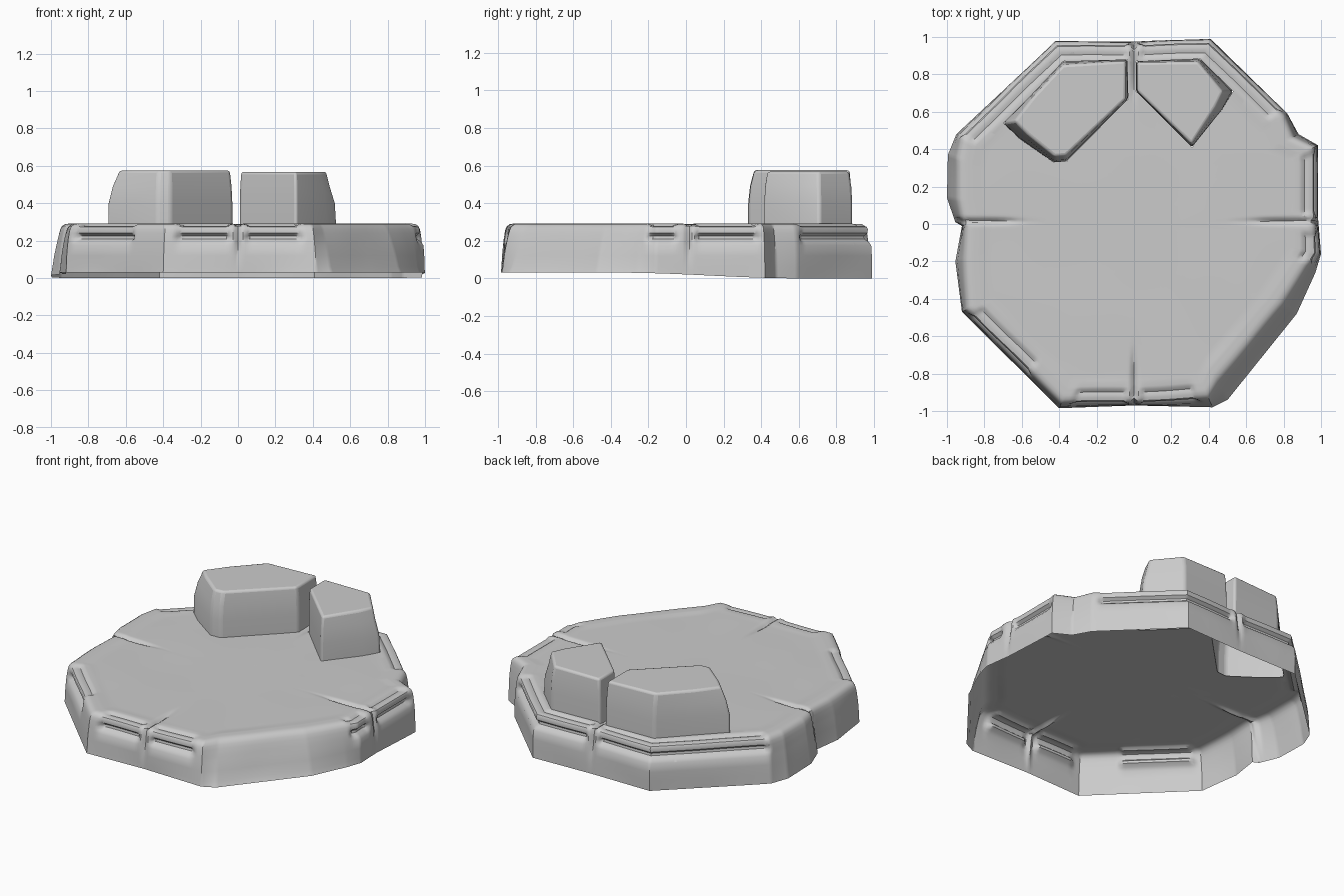
import bpy, bmesh, math
from mathutils import Vector, noise
from mathutils.geometry import intersect_point_tri_2d

if "Cube" in bpy.data.objects:
    bpy.data.objects.remove(bpy.data.objects["Cube"])

# Slab outline, counter-clockwise: x, y, how far the top leans inwards
OUTLINE = [(-0.40, -0.985, .01), (0.0, -0.97, 0), (0.42, -0.98, .03), (0.50, -0.94, .08),
           (0.87, -0.48, .07), (0.97, -0.26, .04), (1.0, -0.16, .01), (0.985, 0.02, 0),
           (0.985, 0.42, 0), (0.88, 0.48, .01), (0.82, 0.59, 0), (0.41, 0.99, 0),
           (0.0, 0.975, 0), (-0.42, 0.975, 0), (-0.95, 0.48, .01), (-0.995, 0.37, .03),
           (-1.0, 0.14, .04), (-0.955, 0.01, .02), (-0.92, -0.01, .0), (-0.955, -0.20, .03),
           (-0.92, -0.47, .01)]
# Angle ranges (degrees) where the stepped ledge is carved into the rim
LEDGES = [(2, 23), (37, 88.5), (91.5, 154), (208, 236), (250, 268.5), (271.5, 291), (347, 358)]
# Wall rings: height, inset, extra ledge inset, ledge drop
RINGS = [(0, 0, 0, 0), (.06, 0, 0, 0), (.12, .0, 0, 0), (.175, .003, 0, 0), (.195, .005, .012, 0),
         (.21, .006, .032, 0), (.225, .008, .032, 0), (.24, .01, .012, 0), (.262, .014, .006, 0),
         (.278, .022, .004, .004), (.288, .036, .004, .010), (.291, .055, 0, .012),
         (.291, .070, 0, .016), (.291, .085, 0, .004), (.291, .1, 0, 0)]
TOP_SCALES = (.86, .82, .78, .74, .70, .66, .60, .5, .38, .26, .14, .06)

# Block outlines: x, y, shrink of the mid level, shrink of the top (fractions towards centre)
LEFT = [(-0.70, 0.54, .02, .20), (-0.55, 0.69, 0, .08), (-0.38, 0.87, 0, .07), (-0.035, 0.88, 0, .03),
        (-0.03, 0.67, 0, .04), (-0.36, 0.335, 0, .12), (-0.43, 0.33, 0, .12), (-0.61, 0.455, .04, .18)]
RIGHT = [(0.01, 0.87, 0, .03), (0.35, 0.885, 0, .10), (0.53, 0.71, .08, .22),
         (0.47, 0.61, .02, .18), (0.31, 0.41, 0, .06), (0.01, 0.71, 0, .03)]


def smooth(a, b, t):
    t = min(1, max(0, (t - a) / (b - a)))
    return t * t * (3 - 2 * t)


def ledge(x, y):
    a = math.degrees(math.atan2(y, x)) % 360
    return max(smooth(lo, lo + 2.5, a) * (1 - smooth(hi - 2.5, hi, a)) for lo, hi in LEDGES)


def seam(x, y):
    gx = math.exp(-(x / .014) ** 2) * smooth(.62, .80, abs(y))
    gy = math.exp(-((y - .015) / .014) ** 2) * smooth(.55, .75, abs(x))
    return max(gx, gy)


def wobble(x, y, z, freq=3.0):
    return noise.noise(Vector((x * freq, y * freq, z * freq + 7)))


def resample(outline, step=.013):
    pts = []
    for p, q in zip(outline, outline[1:] + outline[:1]):
        a, b = Vector(p), Vector(q)
        n = max(1, round((b - a).length / step))
        pts += [a.lerp(b, i / n) for i in range(n)]
    return pts


def skin(bm, lower, upper):
    n = len(lower)
    for i in range(n):
        j = (i + 1) % n
        bm.faces.new((lower[i], lower[j], upper[j], upper[i]))


def finish(bm, name, angle):
    mesh = bpy.data.meshes.new(name)
    bm.to_mesh(mesh)
    bm.free()
    ob = bpy.data.objects.new(name, mesh)
    bpy.context.collection.objects.link(ob)
    bpy.ops.object.select_all(action='DESELECT')
    ob.select_set(True)
    bpy.context.view_layer.objects.active = ob
    bpy.ops.object.shade_smooth_by_angle(angle=math.radians(angle))
    return ob


def inside(p, poly):
    c = sum((Vector(q[:2]) for q in poly), Vector((0, 0))) / len(poly)
    return any(intersect_point_tri_2d(p, c, Vector(a[:2]), Vector(b[:2]))
               for a, b in zip(poly, poly[1:] + poly[:1]))


# Slab: hollow shell with carved rim and four radial seams
def make_slab():
    bm = bmesh.new()
    pts = resample(OUTLINE)
    loops = []
    for h, inset, cut, drop in RINGS:
        loop = []
        for x, y, lean in pts:
            s = ledge(x, y)
            d = inset + cut * s + lean * h / .29
            d += .018 * seam(x, y) * smooth(.05, .2, h) + .006 * wobble(x, y, h) * (h > 0)
            k = 1 - d / .95
            z = h - drop * s
            if h == 0:
                z = .03 * (1 - smooth(-.35, .6, y))
            elif h > .28:
                z -= .018 * seam(x * k, y * k)
            loop.append(bm.verts.new((x * k, y * k, z)))
        loops.append(loop)
    for k in TOP_SCALES:
        loop = []
        for x, y, lean in pts:
            f = k * (1 - lean / .95)
            px, py = x * f, y * f
            z = .287 + .004 * wobble(px, py, 0, 2.5) - .018 * seam(px, py)
            loop.append(bm.verts.new((px, py, z)))
        loops.append(loop)
    for a, b in zip(loops, loops[1:]):
        skin(bm, a, b)
    bm.faces.new(loops[-1])

    # Openings in the top under each block
    for poly in (LEFT, RIGHT):
        for a, b in zip(poly, poly[1:] + poly[:1]):
            faces = [f for f in bm.faces if f.normal.z > .5 or f.calc_center_median().z > .27]
            lo = Vector((min(p[0] for p in poly) - .05, min(p[1] for p in poly) - .05))
            hi = Vector((max(p[0] for p in poly) + .05, max(p[1] for p in poly) + .05))
            faces = [f for f in faces if lo.x < f.calc_center_median().x < hi.x
                     and lo.y < f.calc_center_median().y < hi.y]
            geom = set(faces)
            for f in faces:
                geom.update(f.edges)
                geom.update(f.verts)
            normal = Vector((b[1] - a[1], a[0] - b[0], 0)).normalized()
            bmesh.ops.bisect_plane(bm, geom=list(geom), dist=1e-5,
                                   plane_co=(a[0], a[1], .29), plane_no=normal)
        gone = []
        for f in bm.faces:
            c = f.calc_center_median()
            if c.z > .25 and inside(c.xy, poly):
                gone.append(f)
        bmesh.ops.delete(bm, geom=gone, context='FACES')
    return finish(bm, "octagonal_slab", 35)


# Stone block: open underneath, sloped shoulders and softened edges
def make_block(name, poly, top):
    bm = bmesh.new()
    c = sum((Vector(p[:2]) for p in poly), Vector((0, 0))) / len(poly)
    loops = []
    for z, mid, up in ((.275, 0, 0), (.40, .4, 0), (.49, 1, .3), (top, 0, 1)):
        loop = []
        for x, y, m, t in poly:
            p = Vector((x, y)).lerp(c, m * mid + t * up)
            loop.append(bm.verts.new((p.x, p.y, z)))
        loops.append(loop)
    for a, b in zip(loops, loops[1:]):
        skin(bm, a, b)
    bm.faces.new(loops[-1])
    bmesh.ops.recalc_face_normals(bm, faces=bm.faces)
    if bm.faces[:][-1].normal.z < 0:
        bmesh.ops.reverse_faces(bm, faces=bm.faces)
    ob = finish(bm, name, 35)
    bev = ob.modifiers.new("soft_edges", 'BEVEL')
    bev.width = .014
    bev.segments = 3
    bev.limit_method = 'ANGLE'
    bev.angle_limit = math.radians(20)
    return ob


make_slab()
make_block("left_block", LEFT, .575)
make_block("right_block", RIGHT[::-1][::-1], .568)
